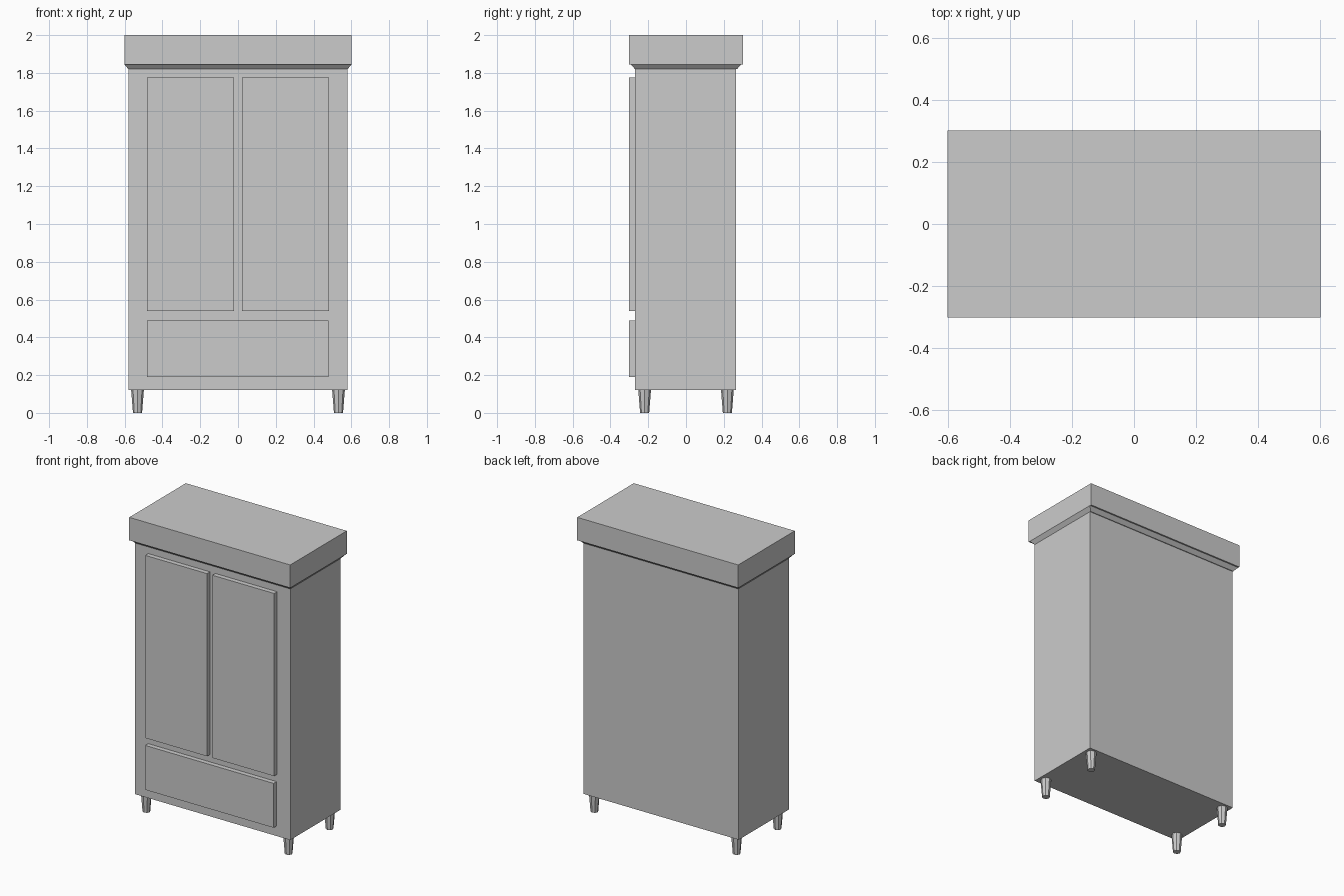
import bpy
import bmesh
from mathutils import Vector

cube = bpy.data.objects.get("Cube")
if cube:
    bpy.data.objects.remove(cube, do_unlink=True)

# One flat colour for the whole cabinet
grey = bpy.data.materials.new("plain_grey")
grey.use_nodes = True
COLOUR = (0.6, 0.6, 0.6, 1)
grey.diffuse_color = COLOUR
grey.node_tree.nodes["Principled BSDF"].inputs["Base Color"].default_value = COLOUR


def finish(name, bm):
    bmesh.ops.recalc_face_normals(bm, faces=bm.faces)
    mesh = bpy.data.meshes.new(name)
    bm.to_mesh(mesh)
    bm.free()
    mesh.materials.append(grey)
    obj = bpy.data.objects.new(name, mesh)
    bpy.context.collection.objects.link(obj)
    return obj


def box(name, low, high, flare=0):
    """Box between two corners; flare widens its upper end."""
    low, high = Vector(low), Vector(high)
    bm = bmesh.new()
    bmesh.ops.create_cube(bm, size=1)
    for v in bm.verts:
        top = v.co.z > 0
        side = Vector((v.co.x, v.co.y, 0)) * 2
        v.co = (low + high) / 2 + v.co * (high - low)
        if top:
            v.co += side * flare
    return finish(name, bm)


def leg(name, x, y):
    bm = bmesh.new()
    bmesh.ops.create_cone(bm, cap_ends=True, segments=8,
                          radius1=0.024, radius2=0.034, depth=0.125)
    bmesh.ops.translate(bm, verts=bm.verts, vec=(x, y, 0.0625))
    return finish(name, bm)


# Carcass, sloping moulding and thick top
box("carcass", (-0.58, -0.27, 0.122), (0.58, 0.265, 1.82))
box("moulding", (-0.58, -0.27, 1.82), (0.58, 0.27, 1.845), flare=0.022)
box("top", (-0.602, -0.302, 1.845), (0.602, 0.302, 2))

# Raised front panels
box("right_door", (-0.482, -0.302, 0.54), (-0.02, -0.27, 1.775))
box("left_door", (0.02, -0.302, 0.54), (0.482, -0.27, 1.775))
box("drawer", (-0.482, -0.302, 0.19), (0.478, -0.27, 0.49))

# Tapered legs
for x, side in ((-0.532, "right"), (0.532, "left")):
    for y, end in ((-0.219, "front"), (0.219, "back")):
        leg(f"{end}_{side}_leg", x, y)
